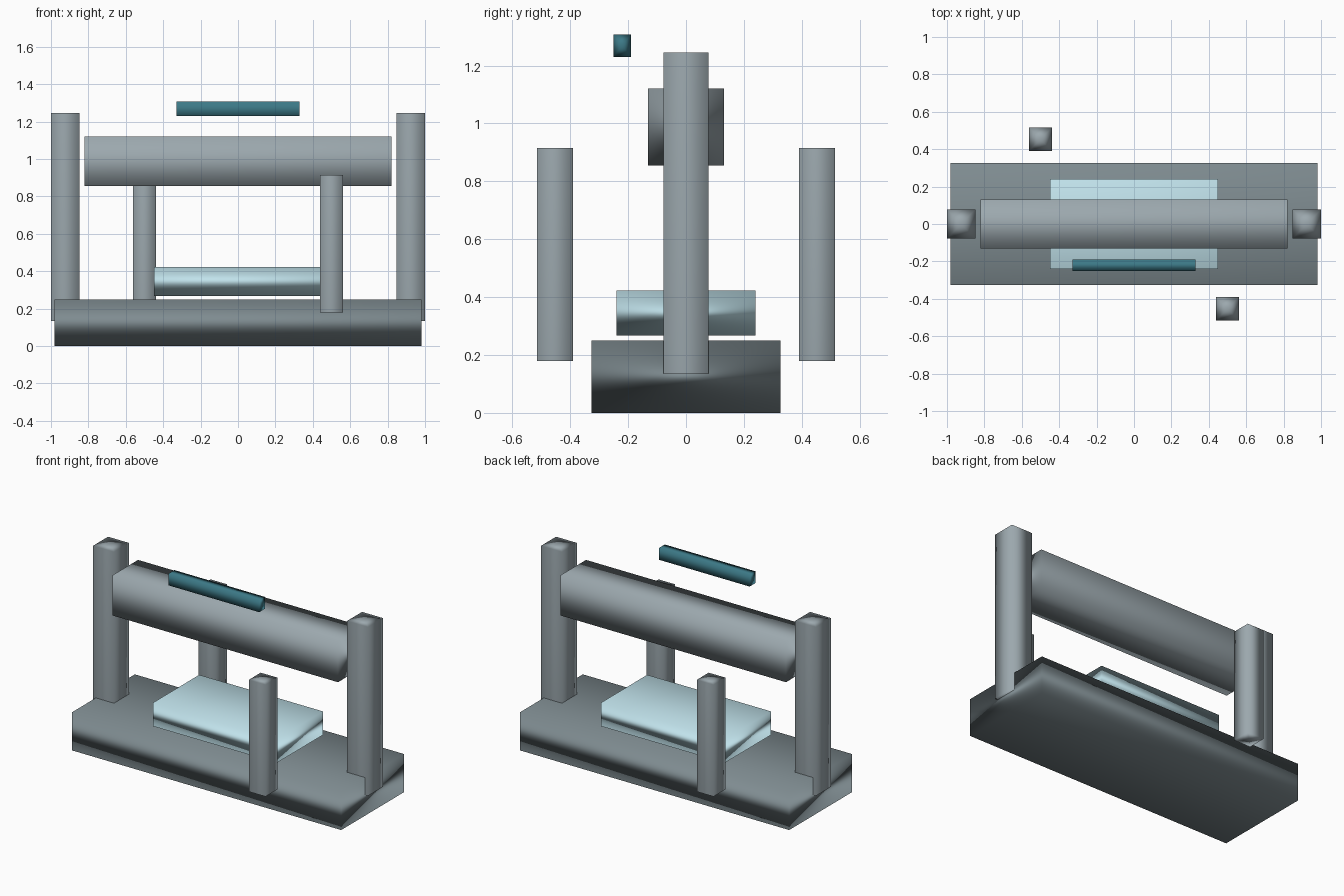
import bpy, bmesh
from mathutils import Vector

if "Cube" in bpy.data.objects:
    bpy.data.objects.remove(bpy.data.objects["Cube"])


def colour(name, rgb):
    m = bpy.data.materials.new(name)
    m.diffuse_color = (*rgb, 1)
    m.use_nodes = True
    m.node_tree.nodes["Principled BSDF"].inputs["Base Color"].default_value = m.diffuse_color
    return m


def block(name, lo, hi, mat, fan_axis=None):
    """Smooth-shaded box between two corners; fan_axis pokes its two end caps."""
    lo, hi = Vector(lo), Vector(hi)
    bm = bmesh.new()
    bmesh.ops.create_cube(bm, size=1)
    bmesh.ops.scale(bm, vec=hi - lo, verts=bm.verts)
    bm.normal_update()
    if fan_axis is not None:
        caps = [f for f in bm.faces if abs(f.normal[fan_axis]) > 0.9]
        bmesh.ops.poke(bm, faces=caps)
    for f in bm.faces:
        f.smooth = True
    me = bpy.data.meshes.new(name)
    bm.to_mesh(me)
    bm.free()
    ob = bpy.data.objects.new(name, me)
    ob.location = (lo + hi) / 2
    me.materials.append(mat)
    bpy.context.collection.objects.link(ob)
    # Large faces dominate the shading
    wn = ob.modifiers.new("area_shading", 'WEIGHTED_NORMAL')
    wn.mode = 'FACE_AREA'
    wn.weight = 50
    return ob


pale = colour("pale_blue", (0.53, 0.76, 0.83))
teal = colour("teal", (0.045, 0.19, 0.24))
steel = colour("steel", (0.33, 0.39, 0.42))
dark_steel = colour("dark_steel", (0.21, 0.26, 0.28))

# Base slab, raised pad and cross beam
block("base", (-0.98, -0.327, 0), (0.98, 0.327, 0.25), dark_steel)
block("pad", (-0.45, -0.24, 0.267), (0.45, 0.24, 0.422), pale)
block("cross_beam", (-0.82, -0.132, 0.855), (0.82, 0.132, 1.12), steel)

# Tall end posts, and short posts on opposite corners
for side, s in (("left", -1), ("right", 1)):
    x = 0.924 * s
    block(f"{side}_end_post", (x - 0.076, -0.078, 0.135), (x + 0.076, 0.078, 1.245), steel, 2)
    x, y = 0.5 * s, -0.453 * s
    block(f"{side}_short_post", (x - 0.061, y - 0.062, 0.18), (x + 0.061, y + 0.062, 0.915), steel, 2)

# Floating bar above the front of the beam
block("top_bar", (-0.33, -0.251, 1.23), (0.33, -0.19, 1.307), teal, 0)
